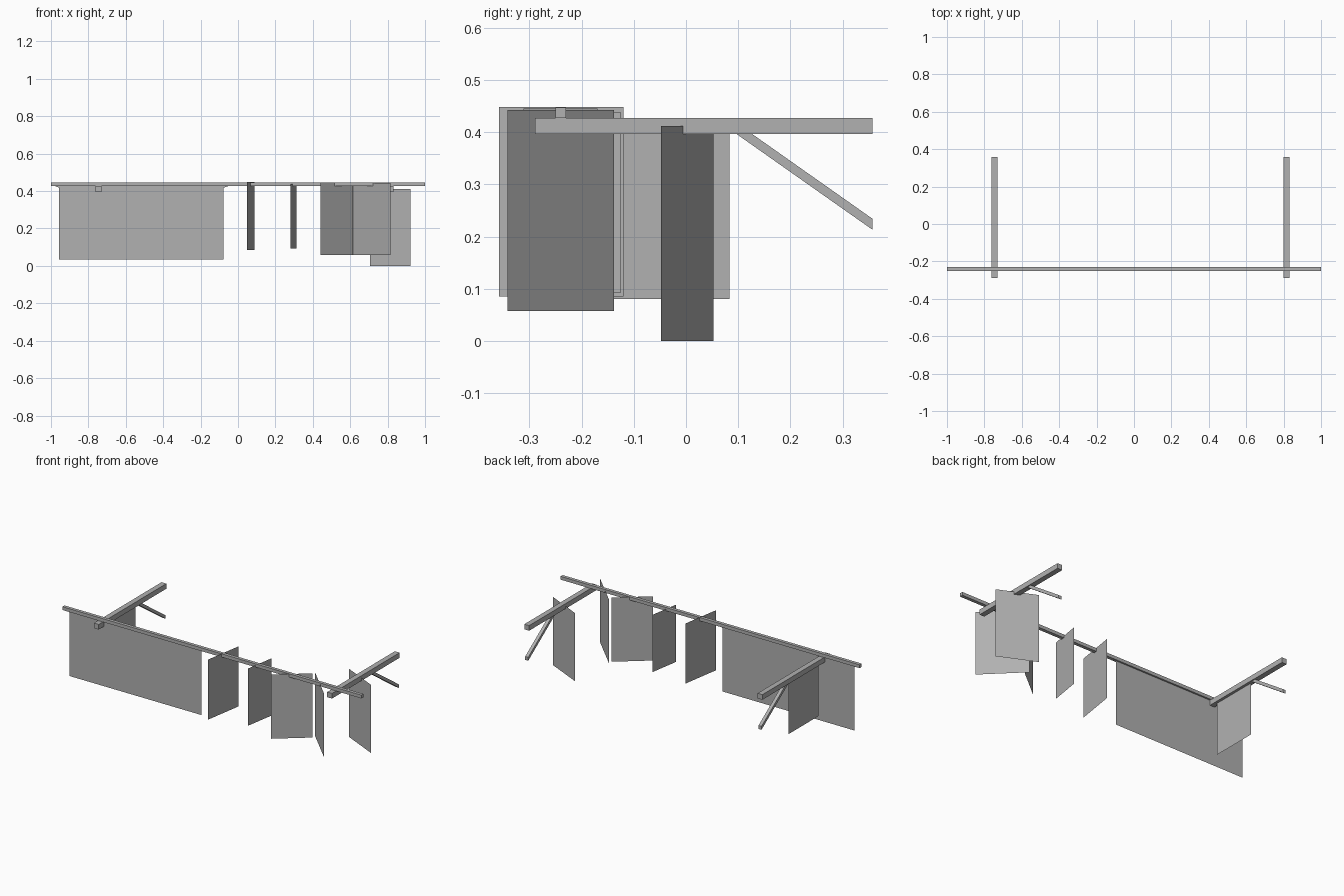
import bpy

if "Cube" in bpy.data.objects:
    bpy.data.objects.remove(bpy.data.objects["Cube"])

RAIL_Y = -0.24

grey = bpy.data.materials.new("dark_grey")
grey.diffuse_color = (0.44, 0.44, 0.44, 1)
grey.use_nodes = True
grey.node_tree.nodes["Principled BSDF"].inputs["Base Color"].default_value = grey.diffuse_color


def mesh_object(name, verts, faces):
    mesh = bpy.data.meshes.new(name)
    mesh.from_pydata(verts, [], faces)
    mesh.update()
    mesh.materials.append(grey)
    obj = bpy.data.objects.new(name, mesh)
    bpy.context.collection.objects.link(obj)
    return obj


def beam(name, profile, x0, x1):
    """Extrude a closed (y, z) profile along x."""
    n = len(profile)
    verts = [(x, y, z) for x in (x0, x1) for y, z in profile]
    faces = [tuple(range(n))[::-1], tuple(range(n, 2 * n))]
    faces += [(i, (i + 1) % n, n + (i + 1) % n, n + i)[::-1] for i in range(n)]
    return mesh_object(name, verts, faces)


def rect(y0, y1, z0, z1):
    return [(y0, z0), (y1, z0), (y1, z1), (y0, z1)]


def panel(name, a, b, z0, z1):
    """Thin upright sheet between two plan points."""
    verts = [(*a, z0), (*b, z0), (*b, z1), (*a, z1)]
    return mesh_object(name, verts, [(0, 1, 2, 3)])


# Long horizontal rail
beam("rail", rect(RAIL_Y - 0.01, RAIL_Y + 0.01, 0.427, 0.447), -1, 1)

# Support arms with diagonal braces
brace_profile = [(0.097, 0.396), (0.357, 0.213), (0.357, 0.234), (0.127, 0.396)]
for side, x in (("left", -0.745), ("right", 0.815)):
    beam(side + "_arm", rect(-0.289, 0.357, 0.396, 0.427), x - 0.016, x + 0.016)
    beam(side + "_brace", brace_profile, x - 0.01, x + 0.01)

# Wide banner with flared upper corners
outline = [(-0.957, 0.035), (-0.077, 0.035), (-0.077, 0.418),
           (-0.027, 0.435), (-1.0, 0.435), (-0.957, 0.418)]
mesh_object("wide_banner", [(x, RAIL_Y, z) for x, z in outline],
            [tuple(range(len(outline)))])

# Small sheets hanging at different angles
sheets = [
    ((0.049, -0.358), (0.087, -0.12), 0.085, 0.448),
    ((0.282, -0.309), (0.312, -0.125), 0.092, 0.438),
    ((0.44, -0.311), (0.615, -0.169), 0.057, 0.445),
    ((0.61, -0.138), (0.815, -0.342), 0.057, 0.442),
    ((0.705, 0.053), (0.922, -0.048), 0.0, 0.412),
    ((-0.745, 0.083), (-0.745, -0.2), 0.08, 0.412),
]
for i, sheet in enumerate(sheets, 1):
    panel(f"hanging_sheet_{i}", *sheet)
